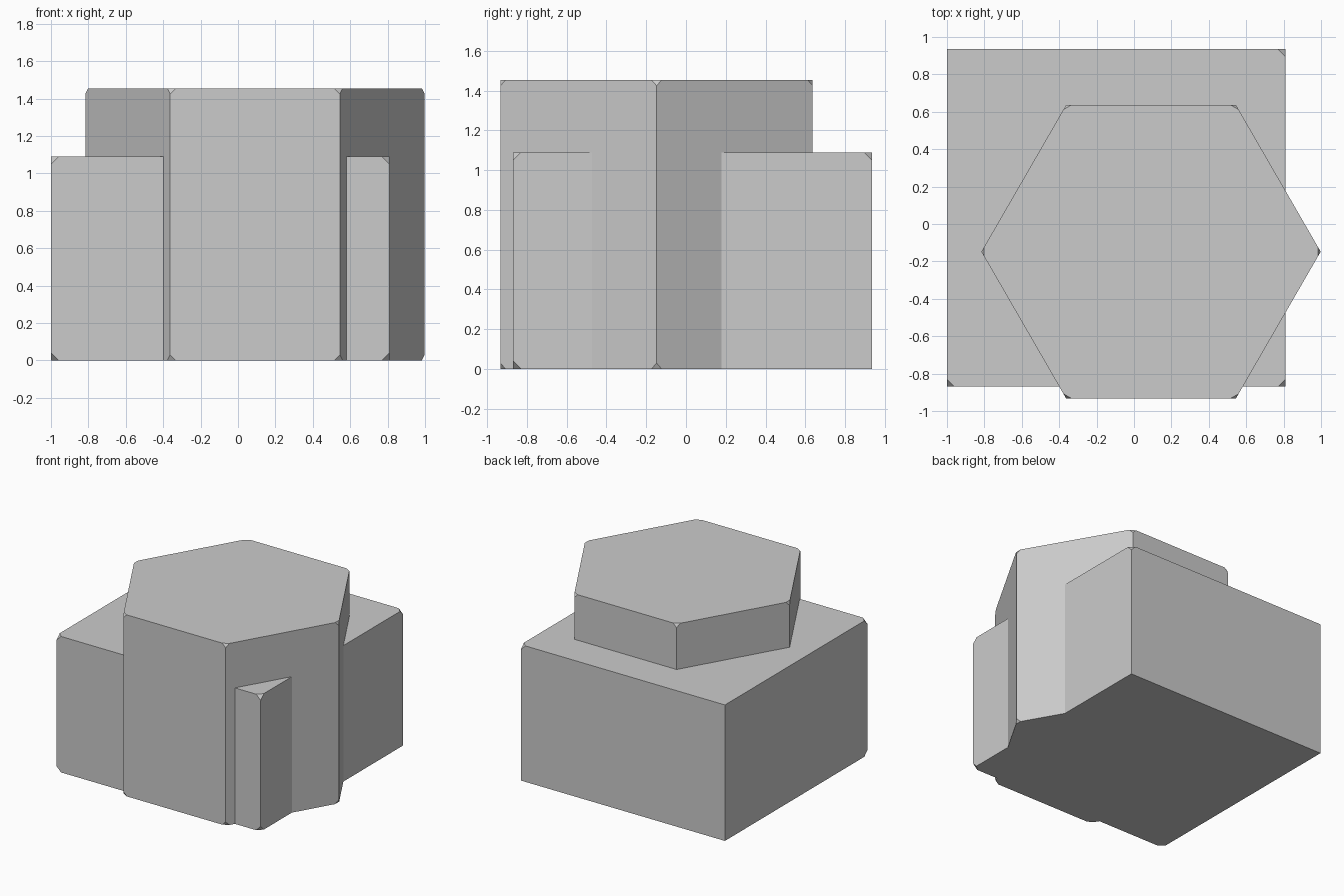
import bpy
import bmesh
from math import cos, sin, pi

old = bpy.data.objects.get("Cube")
if old:
    bpy.data.objects.remove(old, do_unlink=True)

# Single plain grey
grey = bpy.data.materials.new("plain grey")
grey.use_nodes = True
colour = (0.6, 0.6, 0.6, 1)
grey.diffuse_color = colour
grey.node_tree.nodes["Principled BSDF"].inputs["Base Color"].default_value = colour


def prism(name, outline, height, chipped, chip):
    """Extrude an outline up from the ground and clip the chosen corners."""
    bm = bmesh.new()
    base = bm.faces.new([bm.verts.new((x, y, 0)) for x, y in outline])
    top = bmesh.ops.extrude_face_region(bm, geom=[base])["geom"]
    verts = [v for v in top if isinstance(v, bmesh.types.BMVert)]
    bmesh.ops.translate(bm, verts=verts, vec=(0, 0, height))
    corners = [v for v in bm.verts if chipped(v.co)]
    bmesh.ops.bevel(bm, geom=corners, offset=chip, segments=1,
                    profile=0.5, affect='VERTICES')
    bmesh.ops.recalc_face_normals(bm, faces=bm.faces)
    mesh = bpy.data.meshes.new(name)
    bm.to_mesh(mesh)
    bm.free()
    mesh.materials.append(grey)
    obj = bpy.data.objects.new(name, mesh)
    bpy.context.collection.objects.link(obj)
    return obj


# Square block, chipped along the front and at one upper back corner
left, right, front, back = -1.0, 0.81, -0.87, 0.935
block = prism("block_with_hexagonal_column",
              [(left, front), (right, front), (right, back), (left, back)], 1.09,
              lambda p: p.y < 0 or (p.x > 0 and p.z > 0.5), 0.04)

# Hexagonal column, set towards the front and left of the block
radius = 0.907
column = prism("hexagonal_column",
               [(0.091 + radius * cos(i * pi / 3), -0.148 + radius * sin(i * pi / 3))
                for i in range(6)], 1.455, lambda p: True, 0.03)

# Fuse both solids into one outer skin
fuse = block.modifiers.new("fuse", 'BOOLEAN')
fuse.operation = 'UNION'
fuse.solver = 'EXACT'
fuse.object = column
bpy.context.view_layer.objects.active = block
block.select_set(True)
bpy.ops.object.modifier_apply(modifier=fuse.name)
bpy.data.objects.remove(column, do_unlink=True)
